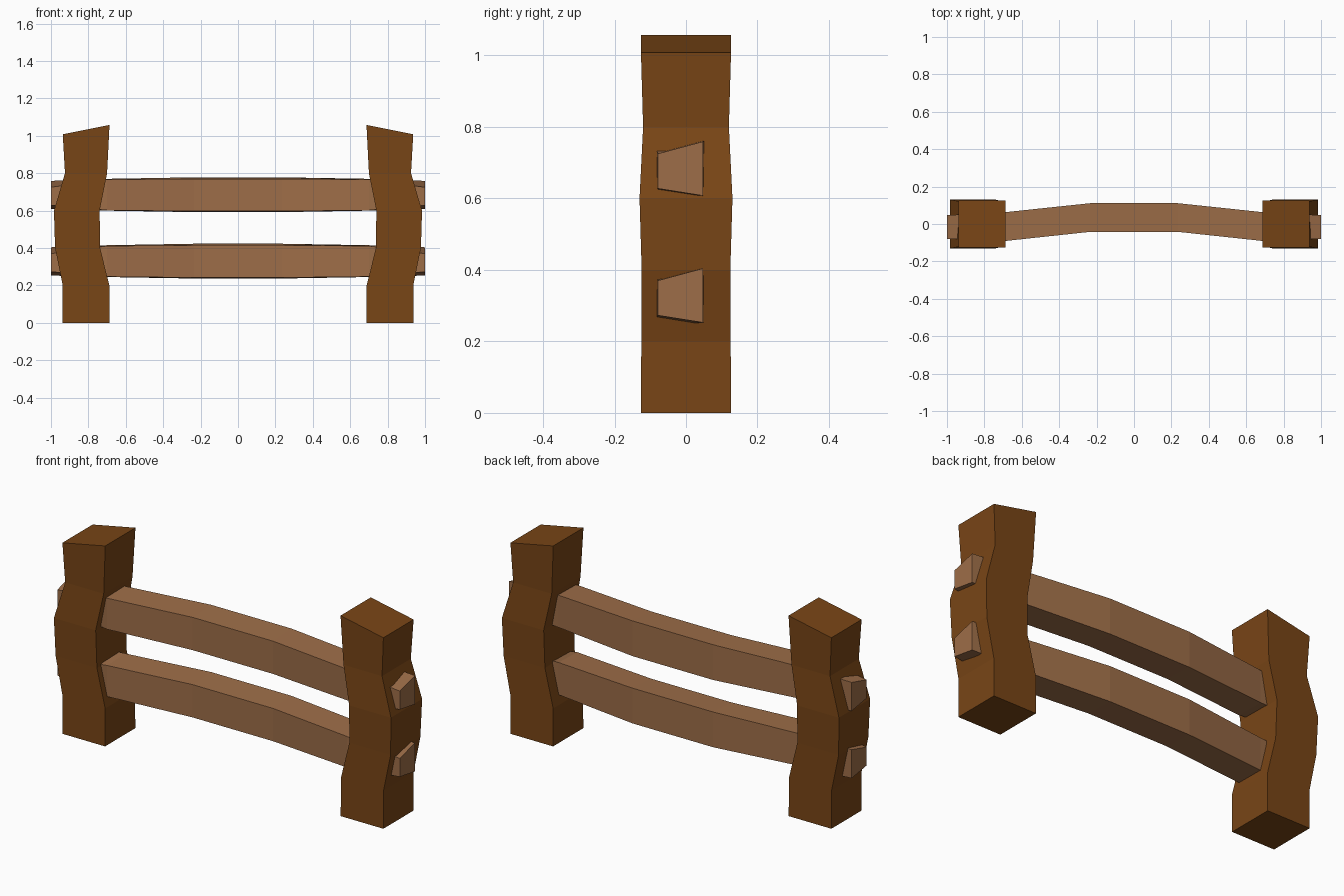
import bpy, bmesh

if "Cube" in bpy.data.objects:
    bpy.data.objects.remove(bpy.data.objects["Cube"])


def material(name, color):
    m = bpy.data.materials.new(name)
    m.diffuse_color = (*color, 1)
    m.use_nodes = True
    m.node_tree.nodes["Principled BSDF"].inputs["Base Color"].default_value = m.diffuse_color
    return m


post_wood = material("dark_wood", (0.19, 0.06, 0.008))
rail_wood = material("light_wood", (0.34, 0.155, 0.065))


def loft(name, rings, mat):
    """Skin a stack of four-point rings into a closed, flat-faced beam."""
    bm = bmesh.new()
    loops = [[bm.verts.new(p) for p in ring] for ring in rings]
    for a, b in zip(loops, loops[1:]):
        for i in range(4):
            j = (i + 1) % 4
            bm.faces.new((a[i], a[j], b[j], b[i]))
    bm.faces.new(loops[0])
    bm.faces.new(loops[-1])
    bmesh.ops.recalc_face_normals(bm, faces=bm.faces)
    mesh = bpy.data.meshes.new(name)
    bm.to_mesh(mesh)
    bm.free()
    mesh.materials.append(mat)
    obj = bpy.data.objects.new(name, mesh)
    bpy.context.collection.objects.link(obj)
    return obj


# Crooked posts: inner x, outer x, half depth, inner z, outer z
POST = [
    (0.688, 0.937, 0.126, 0.0, 0.0),
    (0.688, 0.937, 0.125, 0.2, 0.2),
    (0.737, 0.978, 0.124, 0.4, 0.4),
    (0.740, 0.984, 0.130, 0.6, 0.6),
    (0.700, 0.925, 0.120, 0.8, 0.8),
    (0.687, 0.937, 0.126, 1.058, 1.008),
]
for side, s in (("left", -1), ("right", 1)):
    loft(side + "_post",
         [[(s * xi, -d, zi), (s * xo, -d, zo), (s * xo, d, zo), (s * xi, d, zi)]
          for xi, xo, d, zi, zo in POST], post_wood)

# Bowed rails: x, front y, back y, front bottom/top z, back bottom/top z
HALF = [
    (1.0, -0.079, 0.047, 0.628, 0.725, 0.608, 0.759),
    (0.7, -0.092, 0.062, 0.602, 0.766, 0.600, 0.770),
    (0.235, -0.042, 0.111, 0.597, 0.770, 0.592, 0.778),
]
RAIL = [(-h[0], *h[1:]) for h in HALF] + HALF[::-1]
for name, drop in (("upper_rail", 0), ("lower_rail", 0.355)):
    loft(name,
         [[(x, f, fb - drop), (x, b, bb - drop), (x, b, bt - drop), (x, f, ft - drop)]
          for x, f, b, fb, ft, bb, bt in RAIL], rail_wood)
